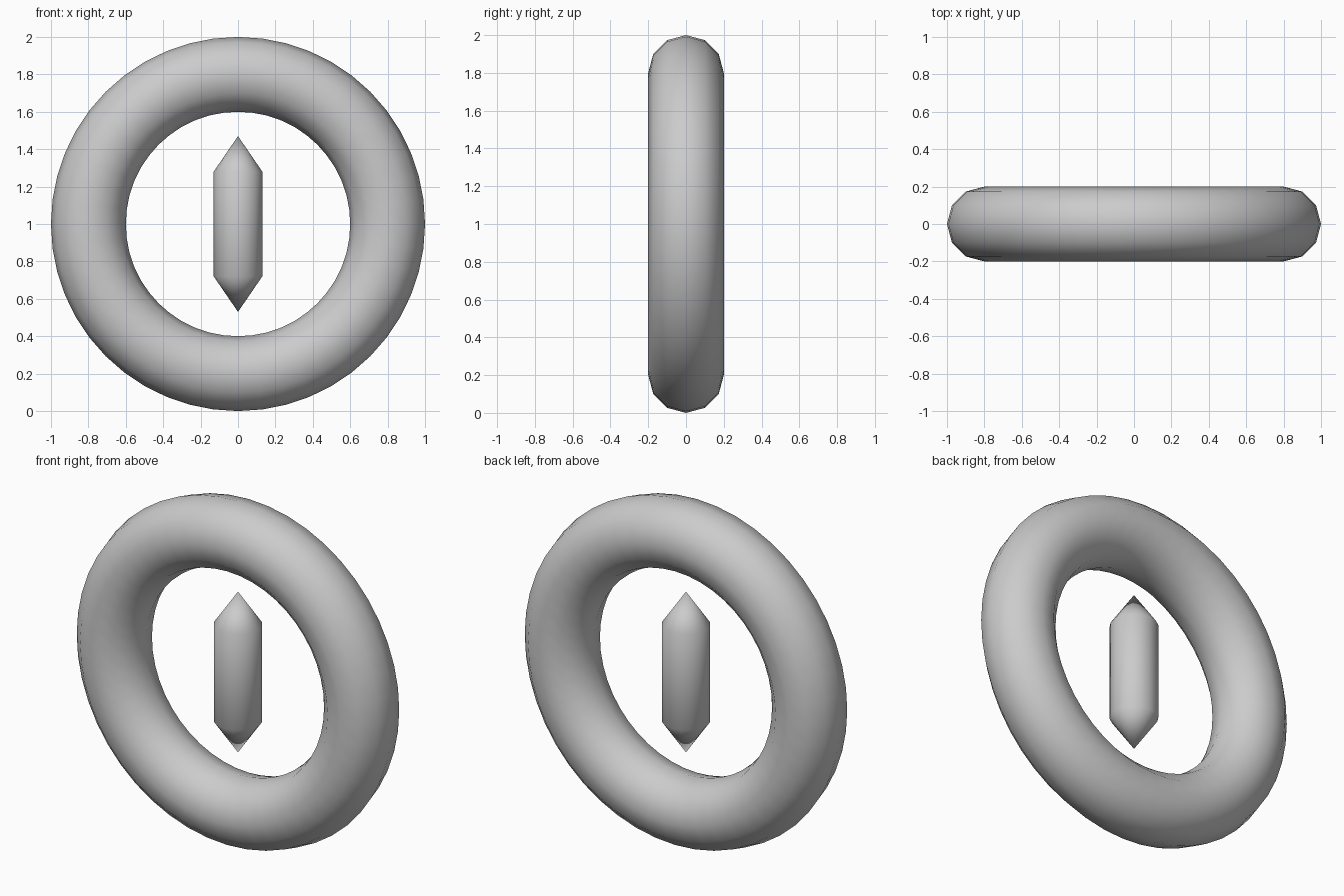
import bpy, bmesh, math

if "Cube" in bpy.data.objects:
    bpy.data.objects.remove(bpy.data.objects["Cube"])

# Upright ring
bpy.ops.mesh.primitive_torus_add(
    major_radius=0.8, minor_radius=0.2, major_segments=48, minor_segments=12,
    location=(0, 0, 1), rotation=(math.pi / 2, 0, 0))
ring = bpy.context.object
ring.name = "ring"
bpy.ops.object.shade_smooth()

# Floating spindle: a vertical shaft with a pointed cone at both ends
RADIUS, SHOULDER, TIP, SIDES = 0.13, 0.28, 0.47, 16
bm = bmesh.new()
bmesh.ops.create_cone(bm, cap_ends=True, segments=SIDES,
                      radius1=RADIUS, radius2=RADIUS, depth=2 * SHOULDER)
caps = [f for f in bm.faces if abs(f.normal.z) > 0.9]
for v in bmesh.ops.poke(bm, faces=caps)["verts"]:
    v.co.z = math.copysign(TIP, v.co.z)
bmesh.ops.recalc_face_normals(bm, faces=bm.faces)
for f in bm.faces:
    f.smooth = True
mesh = bpy.data.meshes.new("spindle")
bm.to_mesh(mesh)
bm.free()
spindle = bpy.data.objects.new("spindle", mesh)
spindle.location.z = 1
bpy.context.collection.objects.link(spindle)
